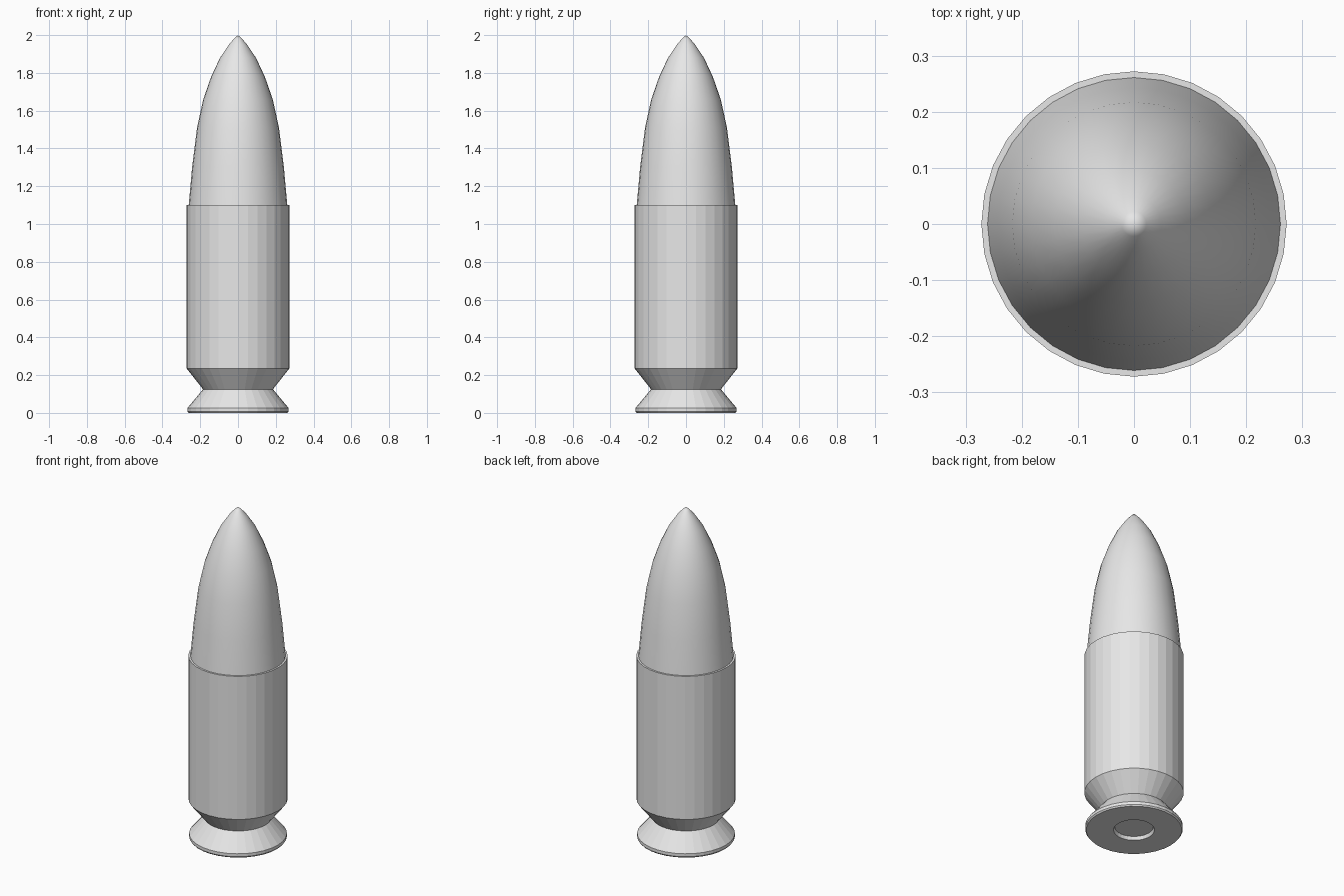
import bpy
import bmesh
from math import cos, sin, tau

SIDES = 32

cube = bpy.data.objects.get("Cube")
if cube:
    bpy.data.objects.remove(cube, do_unlink=True)

grey = bpy.data.materials.new("light_grey")
grey.use_nodes = True
grey.diffuse_color = (0.8, 0.8, 0.8, 1)
grey.node_tree.nodes["Principled BSDF"].inputs["Base Color"].default_value = grey.diffuse_color


def lathe(name, profile, smooth=False):
    """Turn (radius, height) points, listed bottom to top, around z."""
    bm = bmesh.new()
    rings = []
    for r, z in profile:
        if r == 0:
            rings.append([bm.verts.new((0, 0, z))] * SIDES)
        else:
            rings.append([bm.verts.new((r * cos(tau * i / SIDES), r * sin(tau * i / SIDES), z))
                          for i in range(SIDES)])
    for low, high in zip(rings, rings[1:]):
        for i in range(SIDES):
            j = (i + 1) % SIDES
            corners = dict.fromkeys((low[i], low[j], high[j], high[i]))
            bm.faces.new(list(corners))
    bmesh.ops.recalc_face_normals(bm, faces=bm.faces)
    for face in bm.faces:
        face.smooth = smooth
    mesh = bpy.data.meshes.new(name)
    bm.to_mesh(mesh)
    bm.free()
    mesh.materials.append(grey)
    obj = bpy.data.objects.new(name, mesh)
    bpy.context.collection.objects.link(obj)
    return obj


# Faceted case: recessed primer seat, rim, extractor groove, body, mouth
lathe("case", [
    (0, 0.02), (0.105, 0.02), (0.112, 0),
    (0.262, 0), (0.268, 0.008), (0.268, 0.026),
    (0.185, 0.125), (0.272, 0.235),
    (0.272, 1.10), (0.255, 1.10), (0, 1.10),
])

# Smooth pointed tip seated in the mouth
lathe("bullet_tip", [
    (0, 1.09), (0.262, 1.09), (0.261, 1.10), (0.243, 1.30), (0.217, 1.51),
    (0.184, 1.66), (0.142, 1.78), (0.095, 1.88), (0.048, 1.95), (0.022, 1.98), (0, 2.0),
], smooth=True)
